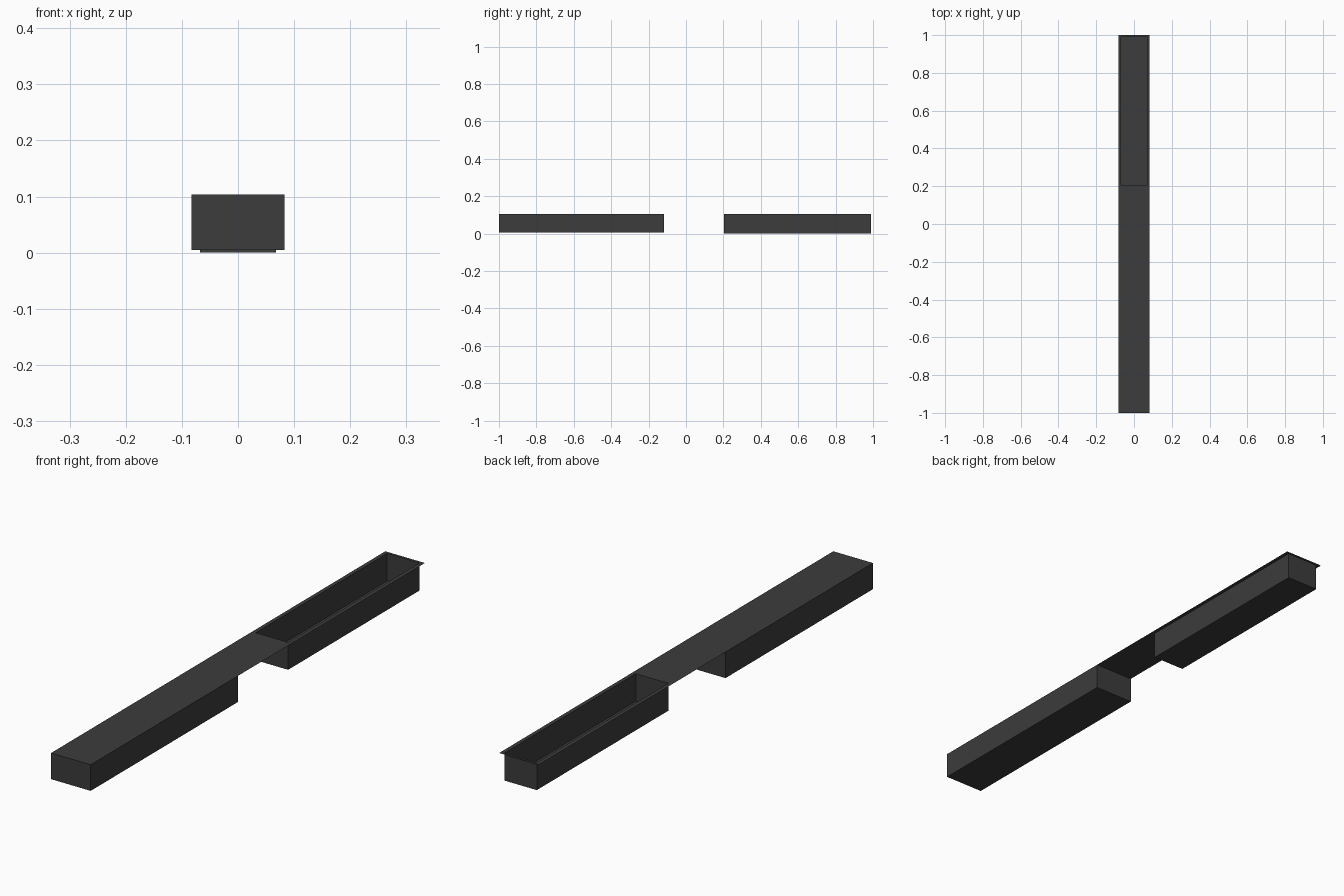
import bpy
import bmesh

cube = bpy.data.objects.get("Cube")
if cube:
    bpy.data.objects.remove(cube, do_unlink=True)

HALF = 0.083      # half width of the deck and front box
TRAY = 0.068      # half width of the tray
TOP = 0.104
BOX_BACK = -0.118
TRAY_FRONT, TRAY_BACK = 0.203, 0.99

dark = bpy.data.materials.new("dark grey")
dark.use_nodes = True
colour = (0.045, 0.045, 0.045, 1)
dark.diffuse_color = colour
bsdf = dark.node_tree.nodes["Principled BSDF"]
bsdf.inputs["Base Color"].default_value = colour
bsdf.inputs["Roughness"].default_value = 0.8


def finish(name, bm):
    mesh = bpy.data.meshes.new(name)
    bm.to_mesh(mesh)
    bm.free()
    mesh.materials.append(dark)
    obj = bpy.data.objects.new(name, mesh)
    bpy.context.collection.objects.link(obj)
    return obj


def open_box(name, half, y0, y1, z0, z1):
    """Thin-walled box without its top, which the deck covers or leaves open."""
    bm = bmesh.new()
    bmesh.ops.create_cube(bm, size=1)
    for v in bm.verts:
        v.co.x *= 2 * half
        v.co.y = y0 if v.co.y < 0 else y1
        v.co.z = z0 if v.co.z < 0 else z1
    bm.normal_update()
    lid = [f for f in bm.faces if f.normal.z > 0.5]
    bmesh.ops.delete(bm, geom=lid, context='FACES_ONLY')
    return finish(name, bm)


# Closed front box and open rear tray
open_box("front_box", HALF, -1, BOX_BACK, 0.005, TOP)
open_box("rear_tray", TRAY, TRAY_FRONT, TRAY_BACK, 0, TOP)

# Thin deck: a grid of panels with the tray opening left out
bm = bmesh.new()
xs = (-HALF, -TRAY, TRAY, HALF)
ys = (-1, BOX_BACK, TRAY_FRONT, TRAY_BACK, 1)
grid = [[bm.verts.new((x, y, TOP)) for x in xs] for y in ys]
for j in range(len(ys) - 1):
    for i in range(len(xs) - 1):
        if (i, j) != (1, 2):
            bm.faces.new((grid[j][i], grid[j][i + 1],
                          grid[j + 1][i + 1], grid[j + 1][i]))
finish("deck", bm)
